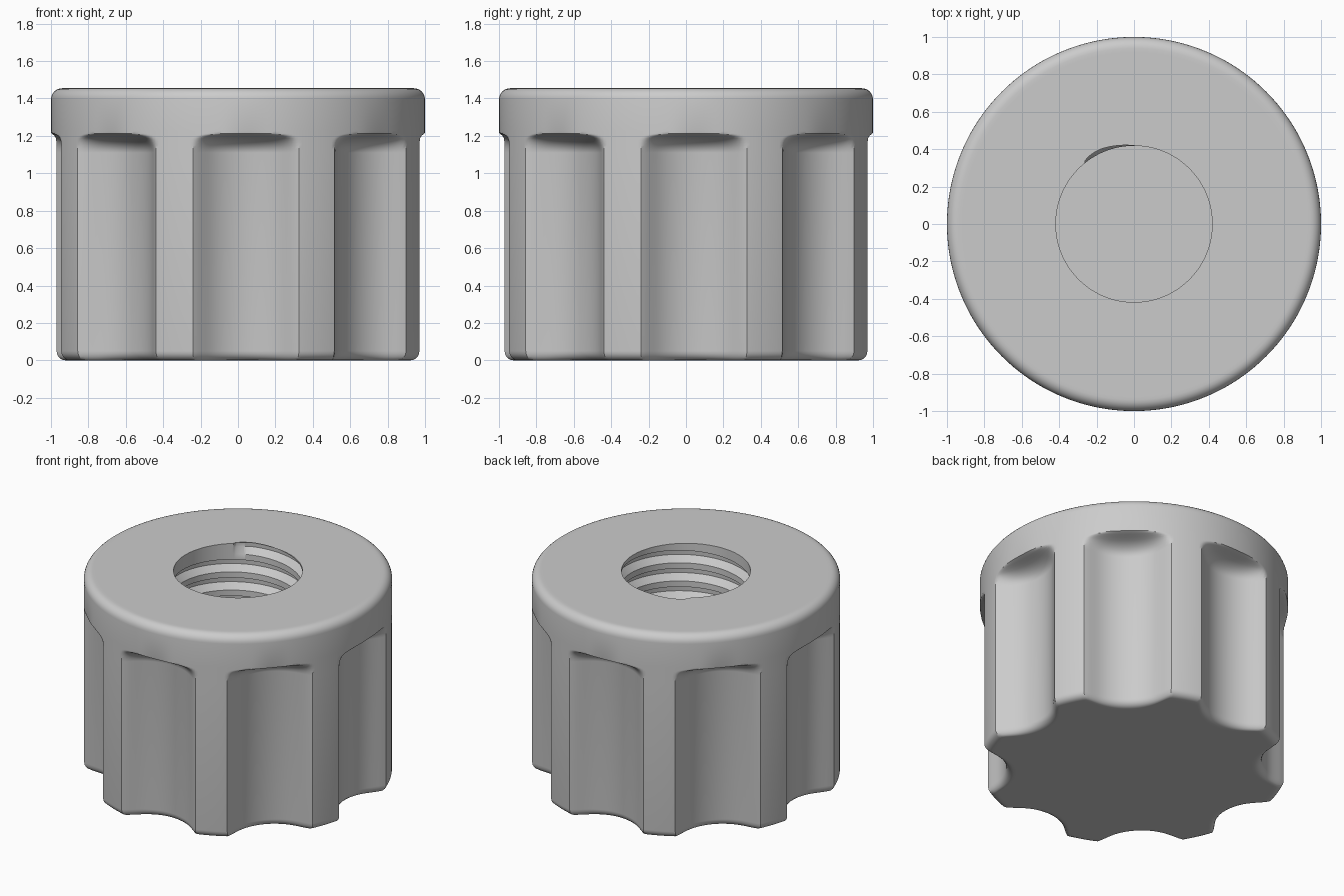
import bpy
import bmesh
from math import sin, cos, sqrt, radians, pi

cube = bpy.data.objects.get("Cube")
if cube:
    bpy.data.objects.remove(cube, do_unlink=True)

N = 360                    # columns around the knob
START = radians(129)       # where the thread runs out of the top face
TOP, FLOOR = 1.455, 0.3
BORE, PITCH = 0.418, 0.13
LEAD = 40 / 360            # part of the first turn that breaks the top face
RUNOUT = 16                # columns over which the groove fades in
GROOVE = [(0, 0), (0.12, 0.035), (0.35, 0.037), (0.68, 0), (1, 0)]


def point(i, r, z):
    a = START - 2 * pi * i / N
    return (r * cos(a), r * sin(a), z)


# Grip: eight scooped flutes with softly rounded ribs, closed above by a cove
def grip_radius(i, cove=0):
    rib, dist, rad, soft = 1.0, 1.1635, 0.3335, 0.08
    a = START - 2 * pi * i / N - radians(2.5)
    a = (a + pi / 8) % (pi / 4) - pi / 8
    inside = max(rad ** 2 - (dist * sin(a)) ** 2, 0)
    flute = dist * cos(a) - sqrt(inside) + cove
    h = max(soft - abs(rib - flute), 0) / soft
    return min(rib, flute) - h * h * soft / 4


# Threaded bore: groove depth by turns below the start of the helix
def groove_depth(i, d):
    if d < 0:
        return 0
    fade = sqrt(min(1, i / RUNOUT)) if d < 1 else 1
    d %= 1
    for (a, ra), (b, rb) in zip(GROOVE, GROOVE[1:]):
        if d <= b:
            return fade * (ra + (rb - ra) * (d - a) / (b - a))


def bore_ring(d):
    ring = []
    for i in range(N + 1):
        edge = TOP + PITCH * (LEAD - i / N)
        z = min(TOP, max(FLOOR, edge - PITCH * d))
        ring.append(point(i, BORE + groove_depth(i, (edge - z) / PITCH), z))
    return ring


def plain_ring(r, z):
    return [point(i, r, z) for i in range(N + 1)]


def grip_ring(z, inset=0, cove=0):
    return [point(i, grip_radius(i, cove) - inset, z) for i in range(N + 1)]


turns = int((TOP - FLOOR) / PITCH) + 3
drops = [t + g[0] for t in range(-1, turns) for g in GROOVE[:-1]]
rings = [plain_ring(0, FLOOR)] + [bore_ring(d) for d in reversed(drops)]

# Collar: flat top and rounded rim
rings.append(plain_ring(0.92, TOP))
for k in range(7):
    a = pi / 2 * (1 - k / 6)
    rings.append(plain_ring(0.94 + 0.06 * cos(a), TOP - 0.06 + 0.06 * sin(a)))

# Collar underside coving down into the flutes
for z, cove in [(1.225, 0.3), (1.213, 0.22), (1.208, 0.18), (1.203, 0.145),
                (1.196, 0.11), (1.188, 0.08), (1.178, 0.055), (1.165, 0.035),
                (1.15, 0.018), (1.13, 0.005), (1.11, 0)]:
    rings.append(grip_ring(z, cove=cove))

# Rounded foot and flat base
for k in range(6):
    a = pi / 2 * k / 5
    rings.append(grip_ring(0.05 * (1 - sin(a)), inset=0.05 * (1 - cos(a))))
rings += [grip_ring(0, inset=0.07), plain_ring(0, 0)]

bm = bmesh.new()
grid = [[bm.verts.new(p) for p in ring] for ring in rings]
for low, high in zip(grid, grid[1:]):
    for i in range(N):
        bm.faces.new((low[i], low[i + 1], high[i + 1], high[i]))
bmesh.ops.remove_doubles(bm, verts=bm.verts, dist=0.00002)
slivers = [f for f in bm.faces if f.calc_area() < 1e-10]
bmesh.ops.delete(bm, geom=slivers, context='FACES')

mesh = bpy.data.meshes.new("fluted_knob")
bm.to_mesh(mesh)
bm.free()
knob = bpy.data.objects.new("fluted_knob", mesh)
bpy.context.collection.objects.link(knob)

# Plain grey finish
grey = bpy.data.materials.new("light_grey")
grey.use_nodes = True
color = (0.6, 0.6, 0.6, 1)
grey.diffuse_color = color
grey.node_tree.nodes["Principled BSDF"].inputs["Base Color"].default_value = color
mesh.materials.append(grey)

bpy.ops.object.select_all(action='DESELECT')
knob.select_set(True)
bpy.context.view_layer.objects.active = knob
bpy.ops.object.shade_smooth_by_angle(angle=radians(35))
